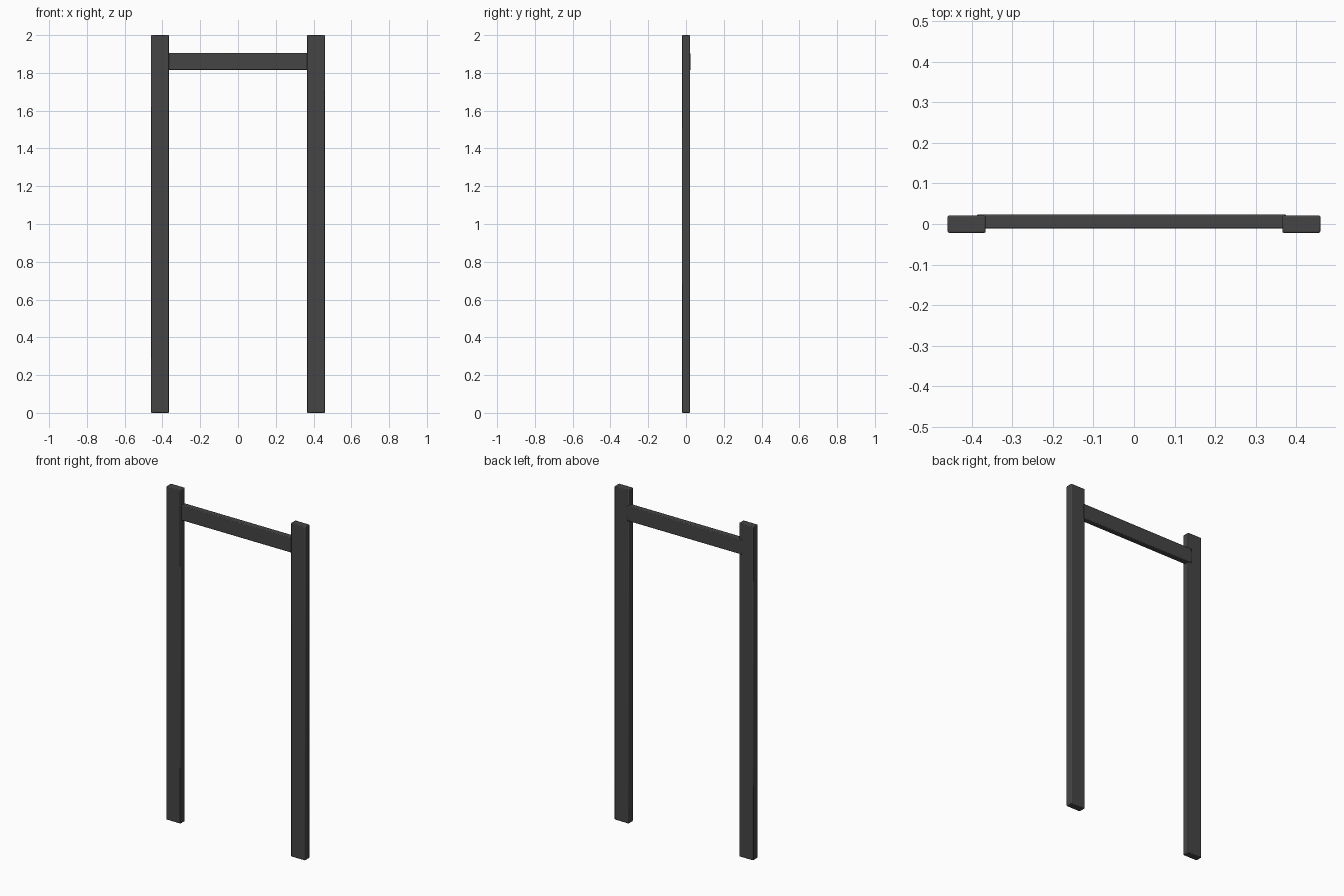
import bpy

if "Cube" in bpy.data.objects:
    bpy.data.objects.remove(bpy.data.objects["Cube"])

mat = bpy.data.materials.new("dark_grey")
mat.diffuse_color = (0.06, 0.06, 0.06, 1)
mat.use_nodes = True
mat.node_tree.nodes["Principled BSDF"].inputs["Base Color"].default_value = mat.diffuse_color


def bar(name, lo, hi, bevel=0.004):
    bpy.ops.mesh.primitive_cube_add(size=1, location=[(a + b) / 2 for a, b in zip(lo, hi)])
    o = bpy.context.object
    o.name = name
    o.scale = [b - a for a, b in zip(lo, hi)]
    bpy.ops.object.transform_apply(location=False, rotation=False, scale=True)
    o.data.materials.append(mat)
    m = o.modifiers.new("soft_edges", 'BEVEL')
    m.width = bevel
    m.segments = 2
    bpy.ops.object.shade_smooth_by_angle()
    return o


# Side posts
bar("left_post", (-0.46, -0.022, 0), (-0.366, 0.021, 2))
bar("right_post", (0.366, -0.022, 0), (0.46, 0.021, 2))

# Crossbar, let into the posts and slightly proud at the back
bar("crossbar", (-0.388, -0.011, 1.815), (0.376, 0.0235, 1.905))
